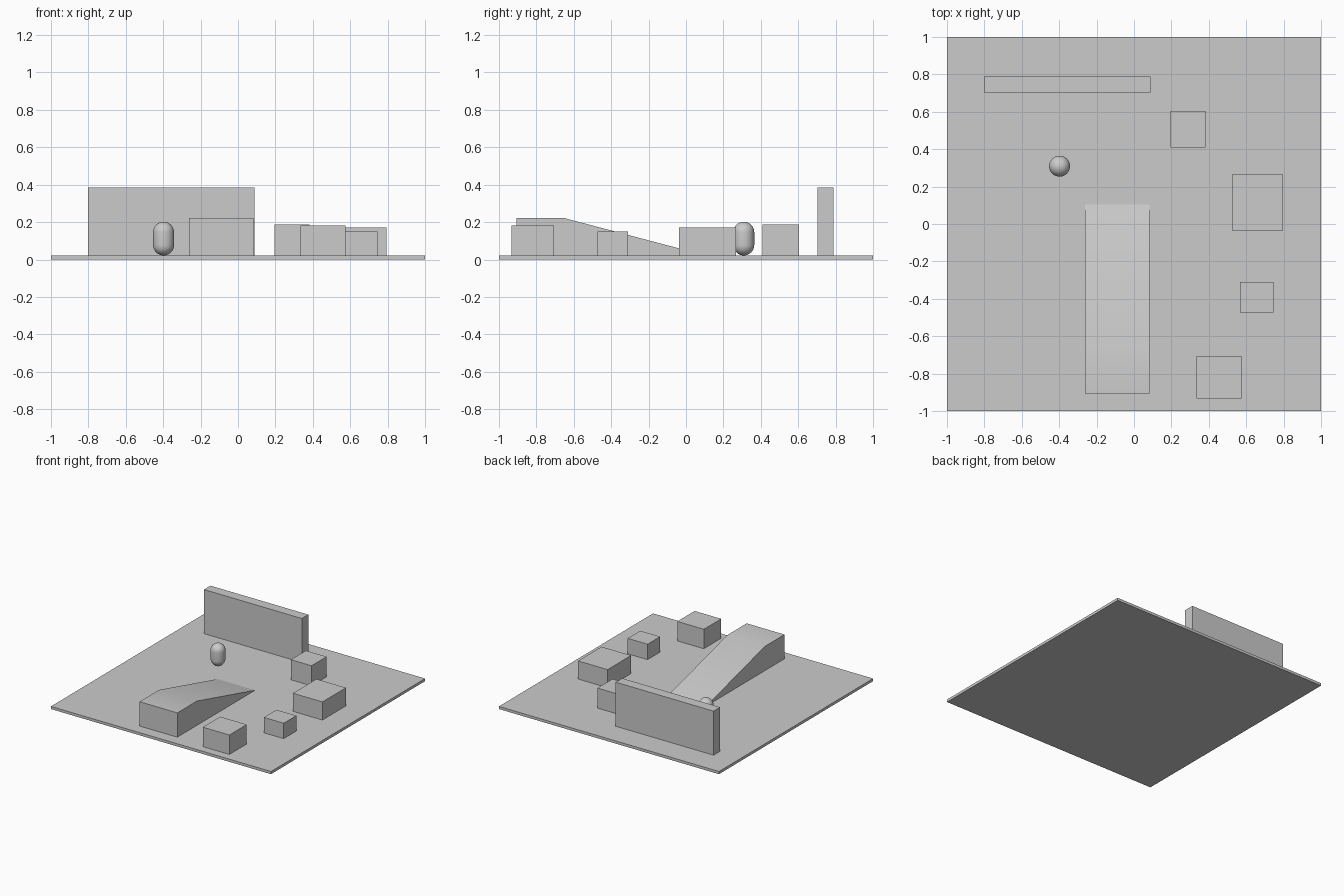
import bpy
import bmesh
import math

cube = bpy.data.objects.get("Cube")
if cube:
    bpy.data.objects.remove(cube, do_unlink=True)

# One plain grey for everything
grey = bpy.data.materials.new("plain_grey")
grey.use_nodes = True
colour = (0.6, 0.6, 0.6, 1)
grey.diffuse_color = colour
grey.node_tree.nodes["Principled BSDF"].inputs["Base Color"].default_value = colour

FLOOR = 0.022


def make_object(name, bm):
    bmesh.ops.recalc_face_normals(bm, faces=bm.faces)
    mesh = bpy.data.meshes.new(name)
    bm.to_mesh(mesh)
    bm.free()
    mesh.materials.append(grey)
    obj = bpy.data.objects.new(name, mesh)
    bpy.context.collection.objects.link(obj)
    return obj


def box(name, x0, x1, y0, y1, z0, z1):
    bm = bmesh.new()
    bmesh.ops.create_cube(bm, size=1)
    bmesh.ops.scale(bm, vec=(x1 - x0, y1 - y0, z1 - z0), verts=bm.verts)
    bmesh.ops.translate(bm, vec=((x0 + x1) / 2, (y0 + y1) / 2, (z0 + z1) / 2), verts=bm.verts)
    return make_object(name, bm)


def smooth(obj):
    bpy.ops.object.select_all(action="DESELECT")
    obj.select_set(True)
    bpy.context.view_layer.objects.active = obj
    bpy.ops.object.shade_smooth_by_angle(angle=math.radians(30))


# Ground, back wall and scattered blocks
box("ground_slab", -1, 1, -1, 1, 0, FLOOR)
box("back_wall", -0.802, 0.087, 0.704, 0.788, FLOOR, 0.384)
box("back_block", 0.194, 0.382, 0.409, 0.604, FLOOR, 0.187)
box("large_block", 0.526, 0.794, -0.038, 0.267, FLOOR, 0.171)
box("small_block", 0.566, 0.746, -0.472, -0.309, FLOOR, 0.149)
box("front_block", 0.333, 0.574, -0.932, -0.707, FLOOR, 0.182)

# Ramp: side profile extruded across x
profile = [(-0.905, FLOOR), (0.105, FLOOR), (-0.652, 0.222), (-0.905, 0.222)]
bm = bmesh.new()
side = bm.faces.new([bm.verts.new((-0.261, y, z)) for y, z in profile])
extruded = bmesh.ops.extrude_face_region(bm, geom=[side])["geom"]
bmesh.ops.translate(bm, vec=(0.343, 0, 0),
                    verts=[g for g in extruded if isinstance(g, bmesh.types.BMVert)])
# A shallow slope joins the flat top smoothly; the thin toe stays sharp
smooth(make_object("ramp", bm))

# Capsule: a sphere split at its equator and stretched
radius, top = 0.056, 0.202
bm = bmesh.new()
bmesh.ops.create_uvsphere(bm, u_segments=32, v_segments=16, radius=radius)
bmesh.ops.bisect_plane(bm, geom=bm.verts[:] + bm.edges[:] + bm.faces[:],
                       plane_co=(0, 0, 0.001), plane_no=(0, 0, 1))
stretch = top - FLOOR - 2 * radius
for v in bm.verts:
    v.co.z += FLOOR + radius + (stretch if v.co.z > 0.0005 else 0)
bmesh.ops.translate(bm, vec=(-0.398, 0.309, 0), verts=bm.verts)
smooth(make_object("capsule", bm))
